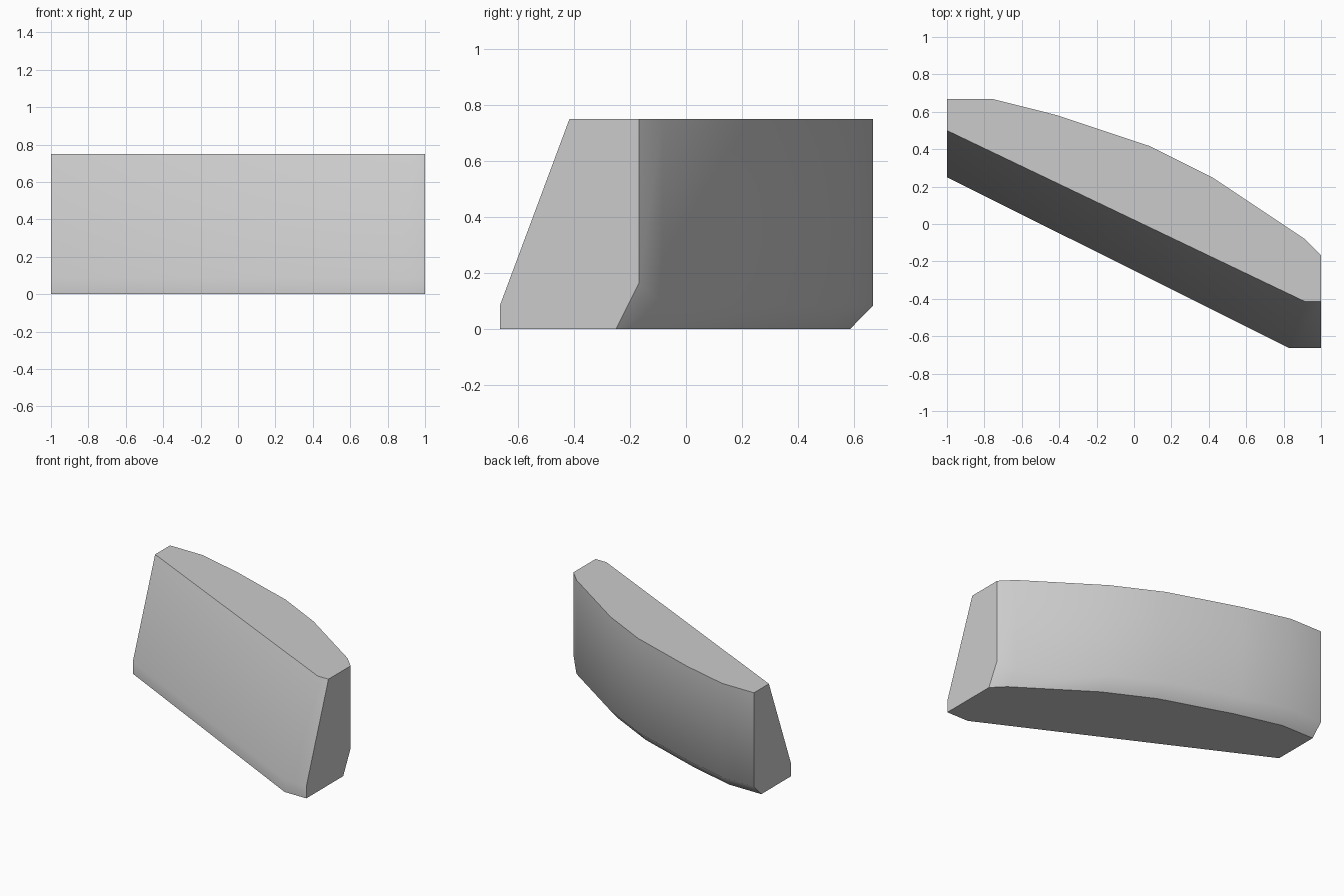
import bpy
import bmesh

cube = bpy.data.objects.get("Cube")
if cube:
    bpy.data.objects.remove(cube, do_unlink=True)

HEIGHT = 0.75
LIP = 0.085        # height of the lower rim
TUCK = 0.083       # how far the back is drawn in at the base


def make_material(name, rgb):
    mat = bpy.data.materials.new(name)
    mat.use_nodes = True
    mat.diffuse_color = (*rgb, 1)
    mat.node_tree.nodes["Principled BSDF"].inputs["Base Color"].default_value = (*rgb, 1)
    return mat


# Plan outlines: straight front at foot and top, curved back
front_foot = [(-1, 0.25), (0.83, -0.663), (1, -0.663)]
front_top = [(-1, 0.5), (0.915, -0.415), (1, -0.415)]
back = [(1, -0.167), (0.917, -0.083), (0.417, 0.25), (0.083, 0.417),
        (-0.417, 0.583), (-0.75, 0.667), (-1, 0.667)]

# Three level rings: base, rim above the chamfer, top
base = [(x, y, 0) for x, y in front_foot] + [(x, y - TUCK, 0) for x, y in back]
rim = [(x, y, LIP) for x, y in front_foot + back]
rim[len(front_foot)] = (*back[0], 2 * LIP - 0.005)
top = [(x, y, HEIGHT) for x, y in front_top + back]

bm = bmesh.new()
rings = [[bm.verts.new(p) for p in ring] for ring in (base, rim, top)]
count = len(base)

# Skin the walls between neighbouring rings
for low, high in zip(rings, rings[1:]):
    for i in range(count):
        j = (i + 1) % count
        bm.faces.new((low[i], low[j], high[j], high[i]))
bm.faces.new(rings[0])
bm.faces.new(rings[-1])
bmesh.ops.recalc_face_normals(bm, faces=bm.faces)


def is_flat_side(face):
    """Top, base and the two upright ends are flat cuts."""
    return abs(face.normal.z) > 0.99 or abs(face.normal.x) > 0.99


# Smooth front and back, with crisp borders around the flat cuts
for face in bm.faces:
    face.smooth = True
for edge in bm.edges:
    edge.smooth = not any(is_flat_side(f) for f in edge.link_faces)

mesh = bpy.data.meshes.new("curved_block")
bm.to_mesh(mesh)
bm.free()
mesh.materials.append(make_material("light_grey", (0.6, 0.6, 0.6)))
block = bpy.data.objects.new("curved_block", mesh)
bpy.context.collection.objects.link(block)
